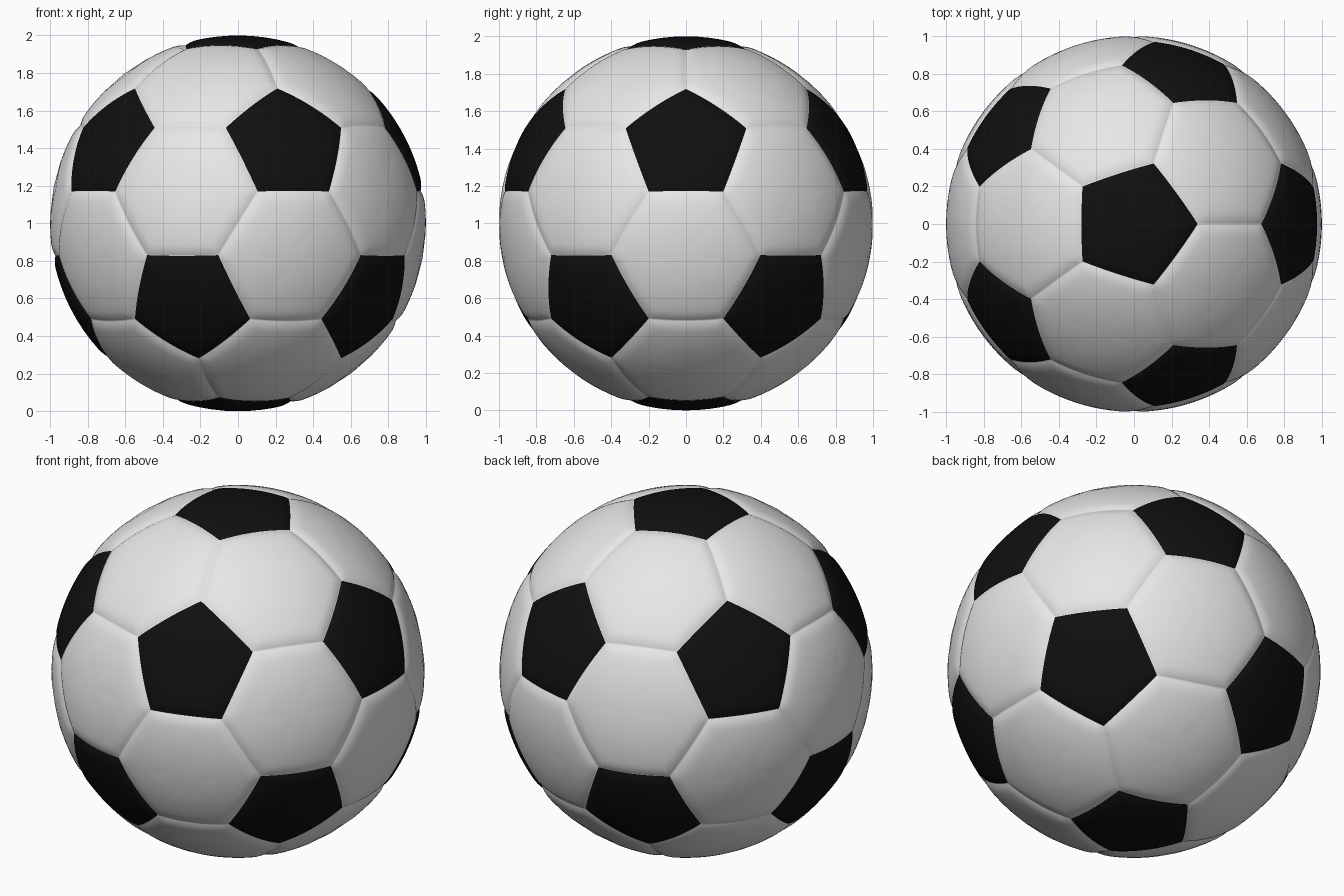
import bpy
import bmesh
import math
from mathutils import Vector

cube = bpy.data.objects.get("Cube")
if cube:
    bpy.data.objects.remove(cube, do_unlink=True)

RADIUS = 1.0
SEGMENTS = 12          # divisions along each panel edge
SEAM_DEPTH = 0.013
SEAM_WIDTH = 0.07
RING_INSETS = (0, 0.006, 0.014, 0.024, 0.036, 0.05, 0.07, 0.11, 0.16, 0.22)


def make_material(name, value):
    mat = bpy.data.materials.new(name)
    mat.use_nodes = True
    color = (value, value, value, 1.0)
    mat.diffuse_color = color
    bsdf = mat.node_tree.nodes["Principled BSDF"]
    bsdf.inputs["Base Color"].default_value = color
    bsdf.inputs["Roughness"].default_value = 0.6
    return mat


def surface_radius(inset):
    """Sphere radius, dipping into a soft groove at the panel border."""
    falloff = max(0.0, 1.0 - inset / SEAM_WIDTH)
    return RADIUS - SEAM_DEPTH * falloff ** 2


def panel_outlines():
    """Corner loops of the 12 pentagons and 20 hexagons."""
    ico = bmesh.new()
    bmesh.ops.create_icosphere(ico, subdivisions=1, radius=1.0)
    pentagons, hexagons = [], []
    for v in ico.verts:
        axis = v.co.normalized()
        ends = [e.other_vert(v).co.copy() for e in v.link_edges]
        side = (ends[0] - axis * ends[0].dot(axis)).normalized()
        up = axis.cross(side)
        ends.sort(key=lambda p: math.atan2(p.dot(up), p.dot(side)))
        pentagons.append([v.co.lerp(p, 1 / 3).normalized() for p in ends])
    for f in ico.faces:
        corners = [v.co for v in f.verts]
        loop = []
        for a, b in zip(corners, corners[1:] + corners[:1]):
            loop += [a.lerp(b, 1 / 3).normalized(), a.lerp(b, 2 / 3).normalized()]
        hexagons.append(loop)
    ico.free()
    return pentagons, hexagons


def add_panel(bm, corners, material_index):
    """Concentric rings of quads, closed by a fan in the middle."""
    center = sum(corners, Vector()) / len(corners)
    apothem = ((corners[0] + corners[1]) / 2 - center).length
    border = [a.lerp(b, i / SEGMENTS)
              for a, b in zip(corners, corners[1:] + corners[:1])
              for i in range(SEGMENTS)]
    rings = []
    for inset in RING_INSETS:
        t = 1 - inset / apothem
        r = surface_radius(inset)
        rings.append([bm.verts.new(center.lerp(p, t).normalized() * r) for p in border])
    middle = bm.verts.new(center.normalized() * RADIUS)
    count = len(border)
    for i in range(count):
        j = (i + 1) % count
        faces = [bm.faces.new((outer[i], outer[j], inner[j], inner[i]))
                 for outer, inner in zip(rings, rings[1:])]
        faces.append(bm.faces.new((rings[-1][i], rings[-1][j], middle)))
        for f in faces:
            f.material_index = material_index
            f.smooth = True


# Ball: black pentagon panels and white hexagon panels, welded at the seams
bm = bmesh.new()
pentagons, hexagons = panel_outlines()
for outline in hexagons:
    add_panel(bm, outline, 0)
for outline in pentagons:
    add_panel(bm, outline, 1)
bmesh.ops.remove_doubles(bm, verts=bm.verts[:], dist=0.0005)
bmesh.ops.recalc_face_normals(bm, faces=bm.faces[:])
bmesh.ops.translate(bm, verts=bm.verts[:], vec=(0, 0, RADIUS))

mesh = bpy.data.meshes.new("ball")
bm.to_mesh(mesh)
bm.free()
mesh.materials.append(make_material("white", 0.8))
mesh.materials.append(make_material("black", 0.005))
ball = bpy.data.objects.new("ball", mesh)
bpy.context.collection.objects.link(ball)
